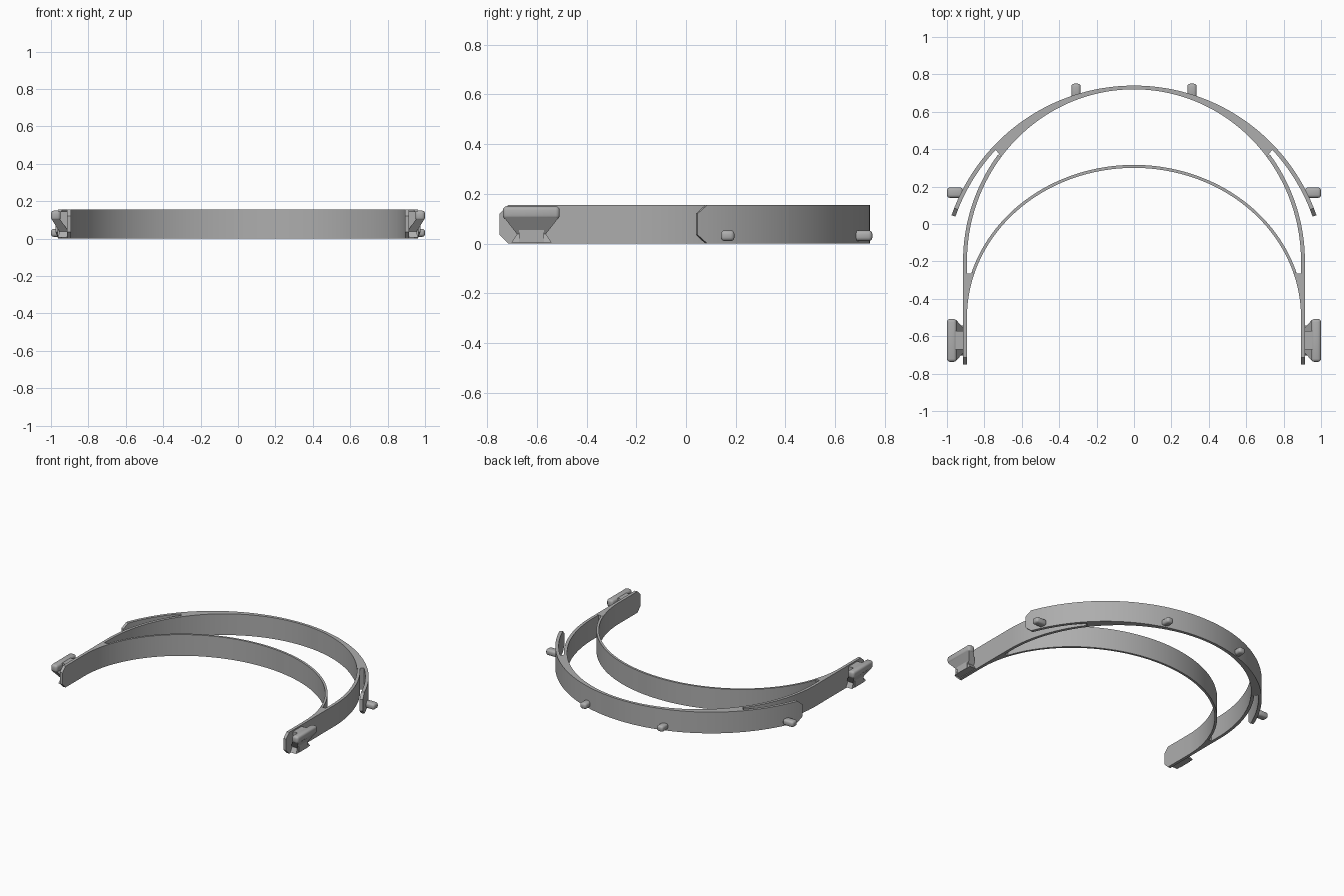
import bpy, bmesh
from math import sin, cos, pi, radians

cube = bpy.data.objects.get("Cube")
if cube:
    bpy.data.objects.remove(cube)

H = 0.155          # band height
CHAMFER = 0.035    # clipped corners at free ends

grey = bpy.data.materials.new("grey plastic")
grey.use_nodes = True
grey.diffuse_color = (0.42, 0.42, 0.42, 1)
grey.node_tree.nodes["Principled BSDF"].inputs["Base Color"].default_value = (0.42, 0.42, 0.42, 1)


def add_object(name, bm):
    bmesh.ops.recalc_face_normals(bm, faces=bm.faces)
    mesh = bpy.data.meshes.new(name)
    bm.to_mesh(mesh)
    bm.free()
    for p in mesh.polygons:
        p.use_smooth = True
    mesh.set_sharp_from_angle(angle=radians(30))
    mesh.materials.append(grey)
    ob = bpy.data.objects.new(name, mesh)
    bpy.context.collection.objects.link(ob)
    return ob


def loft(name, sections):
    """Join four-cornered sections into a closed solid."""
    bm = bmesh.new()
    rings = [[bm.verts.new(p) for p in sec] for sec in sections]
    for a, b in zip(rings, rings[1:]):
        for i in range(4):
            j = (i + 1) % 4
            bm.faces.new((a[i], a[j], b[j], b[i]))
    bm.faces.new(rings[0])
    bm.faces.new(rings[-1])
    return add_object(name, bm)


def wall(name, inner, outer, side=1, clip=None):
    """Upright band between two plan curves; clip gives the corner cut per section."""
    clip = clip or [0] * len(inner)
    loft(name, [[(side * i[0], i[1], c), (side * o[0], o[1], c),
                 (side * o[0], o[1], H - c), (side * i[0], i[1], H - c)]
                for i, o, c in zip(inner, outer, clip)])


def arc(a, b, cy, t0, t1, n):
    return [(a * cos(t0 + (t1 - t0) * k / n), cy + b * sin(t0 + (t1 - t0) * k / n))
            for k in range(n + 1)]


def rounded_box(name, lo, hi, bevel):
    bm = bmesh.new()
    bmesh.ops.create_cube(bm, size=1)
    for v in bm.verts:
        v.co = [(l + h) / 2 + c * (h - l) for l, h, c in zip(lo, hi, v.co)]
    bmesh.ops.bevel(bm, geom=bm.edges[:], offset=bevel, segments=3, profile=0.5, affect='EDGES')
    return add_object(name, bm)


def plan_rect(z, x0, x1, y0, y1, side):
    return [(side * x0, y0, z), (side * x1, y0, z), (side * x1, y1, z), (side * x0, y1, z)]


HEAD_Y, VISOR_Y, BROW_Y = -0.2, -0.293, -0.5   # curve centres
HEAD_T, VISOR_T, BROW_T = 0.652, 0.755, 0.298  # where the bands part
SPLIT_Y = -0.265
X_IN, X_OUT = 0.893, 0.914

# Crown, where head band and visor band are merged
wall("crown_band", arc(X_IN, 0.92, HEAD_Y, HEAD_T, pi - HEAD_T, 64),
     arc(1.033, 1.033, VISOR_Y, VISOR_T, pi - VISOR_T, 64))

# Thin brow band across the middle
wall("brow_band", arc(X_IN, 0.80, BROW_Y, BROW_T, pi - BROW_T, 72),
     arc(0.909, 0.816, BROW_Y, BROW_T, pi - BROW_T, 72))

for side, tag in ((1, "left"), (-1, "right")):
    # Free visor end with clipped corners
    end_t = 0.335
    n = 16
    tip = 0.04
    ts = [VISOR_T + (end_t + tip - VISOR_T) * k / n for k in range(n + 1)] + [end_t]
    ring = lambda r: [(r * cos(t), VISOR_Y + r * sin(t)) for t in ts]
    wall(f"{tag}_visor_end", ring(1.011), ring(1.033), side, [0] * (n + 1) + [CHAMFER])

    # Head band running down to the temple
    wall(f"{tag}_head_band",
         arc(X_IN, 0.92, HEAD_Y, HEAD_T, 0, 20) + [(X_IN, SPLIT_Y)],
         arc(X_OUT, 0.942, HEAD_Y, HEAD_T, 0, 20) + [(X_OUT, SPLIT_Y)], side)

    # Temple arm, thick at the joint and clipped at its end
    inner = arc(X_IN, 0.80, BROW_Y, BROW_T, 0, 12) + [(X_IN, -0.715), (X_IN, -0.75)]
    wall(f"{tag}_temple_arm", inner, [(X_OUT, y) for _, y in inner], side,
         [0] * (len(inner) - 1) + [CHAMFER])

    # Strap cleat: web, upper bar and tapering foot
    mid = -0.622
    loft(f"{tag}_cleat_web", [plan_rect(z, 0.905, 0.965, mid - 0.05, mid + 0.05, side)
                              for z in (0.005, 0.145)])
    xs = sorted((side * 0.948, side * 1.0))
    rounded_box(f"{tag}_cleat_bar", (xs[0], -0.737, 0.097), (xs[1], -0.508, 0.15), 0.016)
    loft(f"{tag}_cleat_foot", [
        plan_rect(0.005, 0.905, 0.962, mid - 0.08, mid + 0.08, side),
        plan_rect(0.038, 0.905, 0.955, mid - 0.058, mid + 0.058, side),
        plan_rect(0.102, 0.95, 0.995, mid - 0.108, mid + 0.108, side)])

    # Visor pegs
    xs = sorted((side * 0.915, side * 1.0))
    rounded_box(f"{tag}_side_peg", (xs[0], 0.14, 0.01), (xs[1], 0.195, 0.053), 0.015)
    xs = sorted((side * 0.285, side * 0.335))
    rounded_box(f"{tag}_back_peg", (xs[0], 0.675, 0.01), (xs[1], 0.75, 0.053), 0.015)
